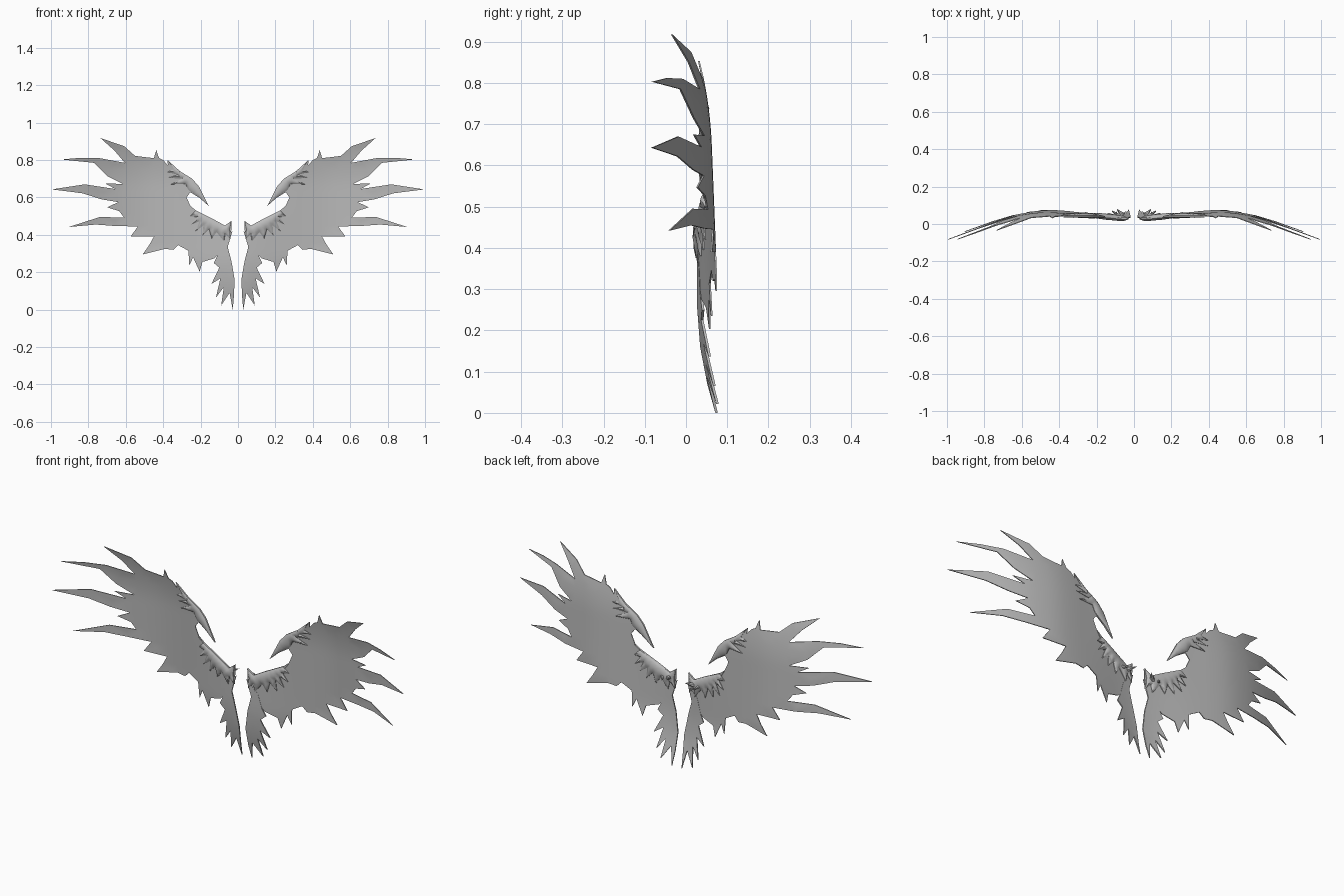
import bpy, bmesh, math
from mathutils import Vector
from mathutils.geometry import delaunay_2d_cdt, intersect_point_line

if "Cube" in bpy.data.objects:
    bpy.data.objects.remove(bpy.data.objects["Cube"])

grey = bpy.data.materials.new("feather_grey")
grey.diffuse_color = (0.5, 0.5, 0.5, 1)
grey.use_nodes = True
grey.node_tree.nodes["Principled BSDF"].inputs["Base Color"].default_value = grey.diffuse_color

# depth of the wing sheet along its span: (x, y)
SPAN = [(-.1, .022), (0, .025), (.1, .033), (.25, .052), (.4, .067), (.5, .07),
        (.62, .053), (.74, .02), (.82, -.011), (.9, -.039), (1.1, -.115)]


def span_depth(x):
    for (x0, y0), (x1, y1) in zip(SPAN, SPAN[1:]):
        if x <= x1:
            return y0 + (y1 - y0) * (x - x0) / (x1 - x0)


def depth(x, z):
    """Curved wing surface: tips sweep forward, tail sweeps back."""
    y = sum(span_depth(x + i * .015) for i in range(-3, 4)) / 7
    lean = .04 * (z - .45) * min(1, x / .3)
    return y - lean - .5 * max(0, z - .65) ** 2 + .5 * max(0, .3 - z) ** 2


def finish(name, bm):
    bmesh.ops.recalc_face_normals(bm, faces=bm.faces)
    me = bpy.data.meshes.new(name)
    bm.to_mesh(me)
    bm.free()
    me.materials.append(grey)
    ob = bpy.data.objects.new(name, me)
    bpy.context.collection.objects.link(ob)
    ob.modifiers.new("both_sides", 'MIRROR').use_clip = False
    bpy.ops.object.select_all(action='DESELECT')
    ob.select_set(True)
    bpy.context.view_layer.objects.active = ob
    bpy.ops.object.shade_smooth_by_angle(angle=math.radians(40))


def panel(name, outline, step, half, bulge=0):
    """Thin feathered plate cut from an outline, bent to the wing surface."""
    pts = [Vector(p) for p in outline]
    n = len(pts)

    def edge_distance(p):
        d = 1
        for a, b in zip(pts, pts[1:] + pts[:1]):
            t = intersect_point_line(p, a, b)[1]
            d = min(d, (p - a.lerp(b, min(1, max(0, t)))).length)
        return d

    def inside(p):
        odd = False
        for a, b in zip(pts, pts[1:] + pts[:1]):
            if (a.y > p.y) != (b.y > p.y):
                odd ^= p.x < a.x + (b.x - a.x) * (p.y - a.y) / (b.y - a.y)
        return odd

    # regular inner points so that the plate bends smoothly
    k = int(1 / step) + 1
    grid = [Vector((i * step, j * step)) for i in range(k) for j in range(k)]
    grid = [p for p in grid if inside(p) and edge_distance(p) > step * .25]
    verts, _, tris, *_ = delaunay_2d_cdt(
        pts + grid, [(i, (i + 1) % n) for i in range(n)], [], 0, 1e-6)

    bm = bmesh.new()
    vs = [bm.verts.new((p.x, 0, p.y)) for p in verts]
    for t in tris:
        if inside(sum((verts[i] for i in t), Vector((0, 0))) / 3):
            bm.faces.new([vs[i] for i in t])
    bmesh.ops.delete(bm, geom=[v for v in bm.verts if not v.link_faces], context='VERTS')

    front = bm.verts[:]
    res = bmesh.ops.extrude_face_region(bm, geom=bm.faces[:], use_keep_orig=True)
    back = [g for g in res["geom"] if isinstance(g, bmesh.types.BMVert)]
    for group, sign in ((front, -1), (back, 1)):
        for v in group:
            d = edge_distance(Vector((v.co.x, v.co.z)))
            thick = half + bulge * math.sqrt(min(1, d / .03))
            v.co.y = depth(v.co.x, v.co.z) + sign * thick
    finish(name, bm)


# main wing with long outer feathers
panel("wing", [
    (.035, .475), (.07, .45), (.125, .48), (.225, .53), (.255, .555), (.275, .60),
    (.255, .628), (.205, .597), (.155, .553), (.21, .66), (.245, .70), (.31, .74),
    (.377, .80), (.375, .772), (.40, .80), (.422, .81), (.437, .853), (.45, .81),
    (.55, .822), (.61, .875), (.735, .917), (.66, .85), (.605, .785), (.74, .81),
    (.84, .812), (.945, .803), (.77, .785), (.70, .715), (.615, .672), (.71, .675),
    (.655, .645), (.82, .67), (.995, .643), (.83, .622), (.73, .59), (.64, .575),
    (.70, .547), (.635, .527), (.61, .493), (.74, .495), (.905, .442), (.76, .455),
    (.65, .447), (.535, .445), (.575, .39), (.45, .39), (.475, .345), (.51, .295),
    (.39, .325), (.345, .32), (.32, .345), (.265, .315), (.26, .235), (.24, .28),
    (.205, .203), (.19, .255), (.125, .275), (.07, .33), (.045, .38), (.035, .43)],
    .03, .002)

# hanging tail feathers
panel("tail_feathers", [
    (.03, .42), (.055, .335), (.035, .26), (.018, .16), (.022, .07), (.028, 0),
    (.045, .09), (.09, .022), (.076, .12), (.118, .065), (.094, .168), (.142, .137),
    (.10, .225), (.13, .25), (.11, .29), (.09, .36)], .03, .003)

# raised zigzag feather cover at the shoulder
panel("shoulder_cover", [
    (.035, .475), (.07, .45), (.125, .48), (.225, .53), (.255, .552), (.235, .52),
    (.255, .50), (.222, .495), (.25, .455), (.205, .473), (.228, .42), (.185, .45),
    (.19, .395), (.155, .43), (.14, .38), (.115, .415), (.075, .365), (.068, .405),
    (.04, .375), (.045, .43)], .0125, .005, .012)

# raised feather cover along the bent upper joint
panel("upper_cover", [
    (.155, .553), (.21, .66), (.245, .70), (.31, .74), (.377, .80), (.345, .75),
    (.38, .735), (.32, .722), (.375, .705), (.30, .70), (.36, .67), (.28, .672),
    (.265, .64), (.205, .597)], .0125, .004, .011)


# small pointed spurs behind the shoulder
def spur(name, base, tip, radius):
    base, tip = Vector(base), Vector(tip)
    bm = bmesh.new()
    axis = tip - base
    bmesh.ops.create_cone(bm, cap_ends=True, segments=6, radius1=radius, radius2=0,
                          depth=axis.length)
    turn = axis.to_track_quat('Z', 'Y')
    for v in bm.verts:
        v.co = turn @ v.co + (base + tip) / 2
    finish(name, bm)


spur("shoulder_spur", (.075, .035, .425), (.04, .07, .44), .014)
spur("shoulder_spur_outer", (.105, .038, .43), (.09, .068, .415), .011)
